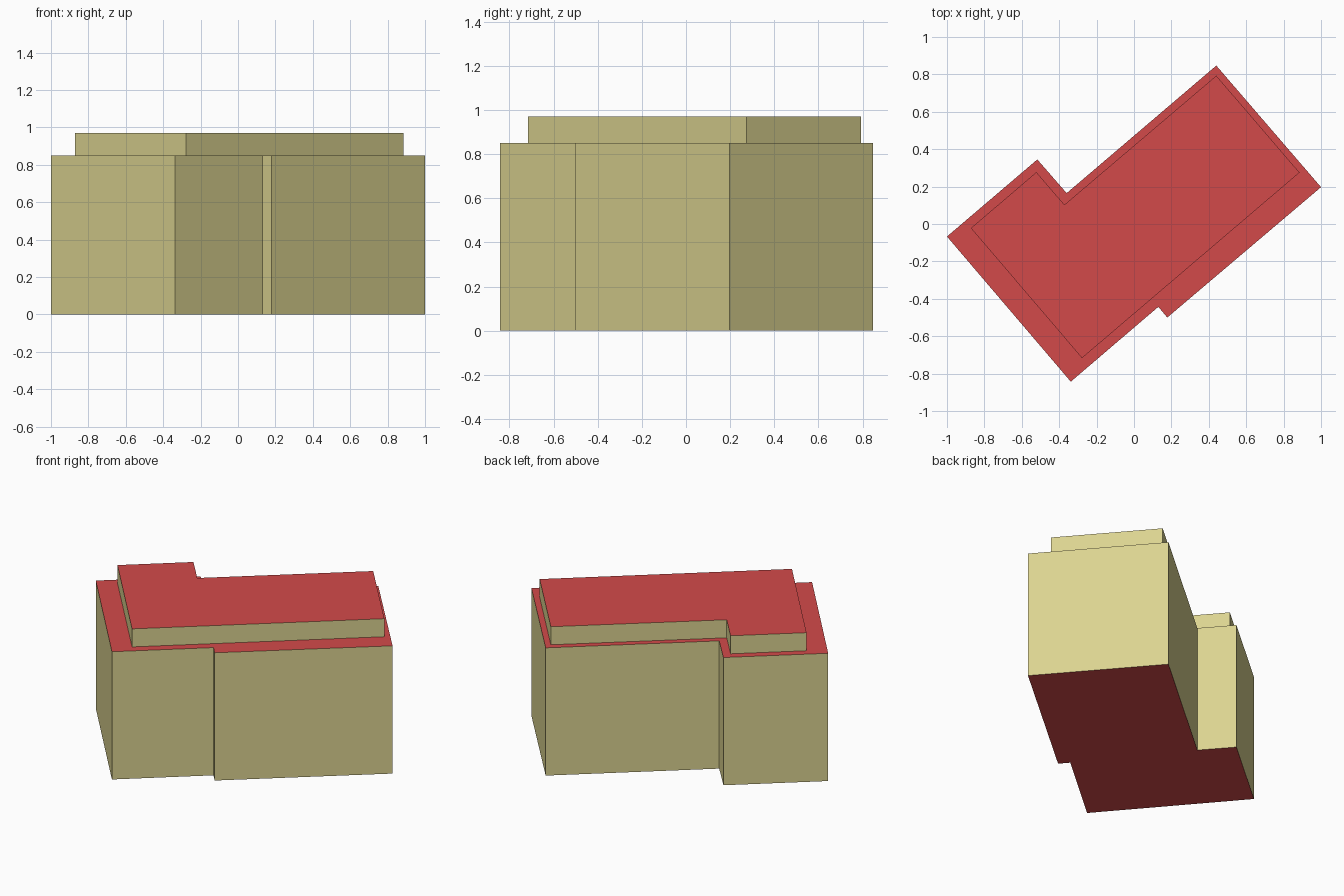
import bpy
import bmesh

cube = bpy.data.objects.get("Cube")
if cube:
    bpy.data.objects.remove(cube, do_unlink=True)


def make_material(name, rgb):
    mat = bpy.data.materials.new(name)
    mat.use_nodes = True
    colour = (*rgb, 1.0)
    mat.diffuse_color = colour
    mat.node_tree.nodes["Principled BSDF"].inputs["Base Color"].default_value = colour
    return mat


wall = make_material("khaki wall", (0.71, 0.65, 0.28))
roof = make_material("red roof", (0.65, 0.068, 0.068))


def make_block(name, outline, bottom, top):
    """Extrude a footprint; level faces are roof red, upright faces are wall."""
    bm = bmesh.new()
    base = bm.faces.new([bm.verts.new((x, y, bottom)) for x, y in outline])
    result = bmesh.ops.extrude_face_region(bm, geom=[base], use_keep_orig=True)
    raised = [v for v in result["geom"] if isinstance(v, bmesh.types.BMVert)]
    bmesh.ops.translate(bm, verts=raised, vec=(0, 0, top - bottom))
    bmesh.ops.recalc_face_normals(bm, faces=bm.faces)
    bm.normal_update()
    for face in bm.faces:
        face.material_index = 1 if abs(face.normal.z) > 0.5 else 0
    mesh = bpy.data.meshes.new(name)
    bm.to_mesh(mesh)
    bm.free()
    mesh.materials.append(wall)
    mesh.materials.append(roof)
    obj = bpy.data.objects.new(name, mesh)
    bpy.context.collection.objects.link(obj)
    return obj


# Main body with a small step on the front and a larger one on the back
make_block("building_body", [
    (-1.0, -0.067), (-0.338, -0.843), (0.13, -0.443), (0.178, -0.5),
    (1.0, 0.197), (0.44, 0.847), (-0.36, 0.165), (-0.517, 0.345),
], 0.0, 0.85)

# Set-back top storey
make_block("upper_storey", [
    (-0.872, -0.022), (-0.278, -0.717), (0.885, 0.275),
    (0.44, 0.793), (-0.372, 0.103), (-0.522, 0.277),
], 0.85, 0.97)
